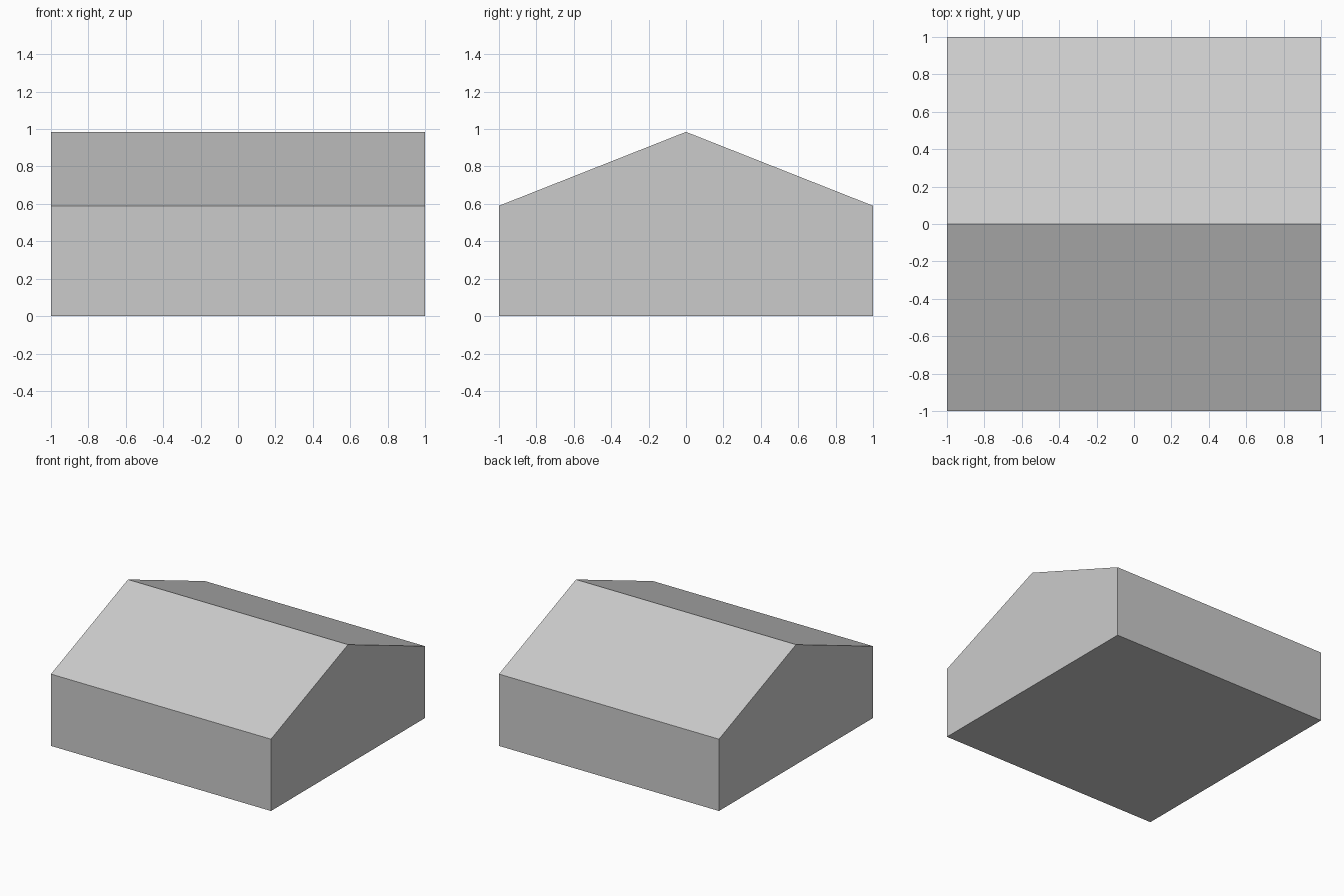
import bpy
import bmesh

if "Cube" in bpy.data.objects:
    bpy.data.objects.remove(bpy.data.objects["Cube"])

LENGTH, EAVE, RIDGE = 2.0, 0.59, 0.985

# Gabled end profile in the y-z plane
profile = [(-1, 0), (1, 0), (1, EAVE), (0, RIDGE), (-1, EAVE)]

# Extrude the gable end along x into the solid house body
bm = bmesh.new()
end = bm.faces.new([bm.verts.new((-LENGTH / 2, y, z)) for y, z in profile])
result = bmesh.ops.extrude_face_region(bm, geom=[end], use_keep_orig=True)
moved = [v for v in result["geom"] if isinstance(v, bmesh.types.BMVert)]
bmesh.ops.translate(bm, verts=moved, vec=(LENGTH, 0, 0))
bmesh.ops.recalc_face_normals(bm, faces=bm.faces)

mesh = bpy.data.meshes.new("gabled_house")
bm.to_mesh(mesh)
bm.free()
house = bpy.data.objects.new("gabled_house", mesh)
bpy.context.collection.objects.link(house)
